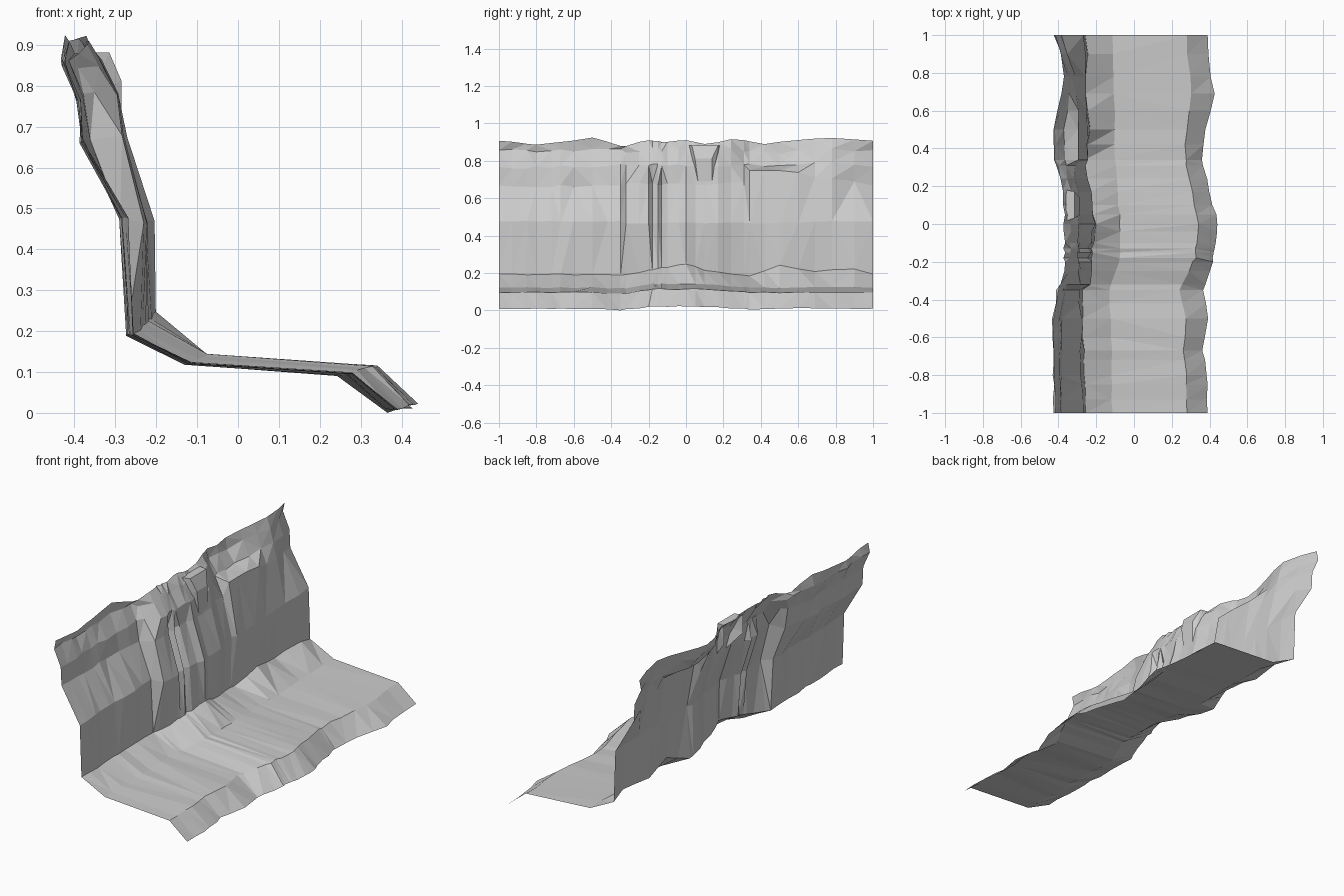
import bpy, bmesh, random

if "Cube" in bpy.data.objects:
    bpy.data.objects.remove(bpy.data.objects["Cube"])
random.seed(4)

# Cross-sections (x, z) running from the front lip, over the floor, up the cliff
SIDE = [(.39, .012), (.28, .1), (-.113, .125), (-.258, .197), (-.268, .48),
        (-.38, .67), (-.385, .77), (-.425, .86), (-.415, .91)]
LEFT = [(.385, .013), (.278, .1), (-.12, .125), (-.265, .195), (-.28, .48),
        (-.385, .67), (-.39, .77), (-.428, .86), (-.42, .91)]
FAULT = [(.37, .005), (.245, .092), (-.135, .12), (-.272, .19), (-.292, .48),
         (-.365, .67), (-.38, .78), (-.41, .86), (-.405, .89)]
CENTRE = [(.422, .024), (.325, .117), (-.075, .145), (-.22, .22), (-.225, .47),
          (-.285, .68), (-.295, .78), (-.335, .86), (-.37, .905)]
LEDGE = [(.375, .01), (.285, .1), (-.105, .125), (-.252, .2), (-.245, .47),
         (-.298, .745), (-.37, .78), (-.42, .85), (-.425, .905)]
END = [(.41, .015), (.295, .1), (-.105, .125), (-.257, .205), (-.255, .48),
       (-.31, .7), (-.325, .79), (-.345, .86), (-.365, .915)]
FLOOR_KEYS = [(-1, SIDE), (-.8, LEFT), (-.5, LEFT), (-.34, FAULT), (-.18, CENTRE),
              (.05, CENTRE), (.34, LEDGE), (.75, END), (1, SIDE)]
WALL_KEYS = [(-1, SIDE), (-.8, LEFT), (-.5, LEFT), (-.35, FAULT), (-.32, CENTRE),
             (.31, CENTRE), (.34, LEDGE), (.6, LEDGE), (.78, END), (1, SIDE)]
CREST_KEYS = [(-1, SIDE), (-.8, LEFT), (-.5, LEFT), (-.35, FAULT), (-.25, CENTRE),
              (.2, CENTRE), (.34, LEDGE), (.5, LEDGE), (.78, END), (1, SIDE)]
ROW_KEYS = [FLOOR_KEYS] * 4 + [WALL_KEYS] * 2 + [CREST_KEYS] * 3

# Variation along y
STATIONS = [-1, -.93, -.85, -.8, -.72, -.67, -.6, -.5, -.42, -.35, -.32, -.25, -.2, -.18,
            -.15, -.13, -.1, -.04, 0, .05, .1, .17, .24, .31, .34, .42, .5, .6, .69,
            .78, .9, 1]
LIP = [(-1, .0), (-.85, .0), (-.67, -.02), (-.5, .005), (-.35, -.005), (-.15, 0), (0, .02),
       (.1, .005), (.31, -.015), (.42, -.02), (.5, -.015), (.69, .025), (.78, .0), (1, 0)]
BASE = [(-1, 0), (-.2, 0), (0, .03), (.1, 0), (.34, -.015), (.5, .045), (.69, .005),
        (.9, .025), (1, 0)]
TOP = [(-1, 0), (-.8, -.02), (-.5, .015), (-.3, -.012), (-.2, .01), (-.1, -.003), (0, .008),
       (.1, -.015), (.25, .015), (.42, -.01), (.69, .012), (1, 0)]
GROOVES = {-.18: -.025, -.13: -.025, 0: .015, .24: -.015, .31: -.03}


def along(curve, y):
    for (a, va), (b, vb) in zip(curve, curve[1:]):
        if y <= b:
            return va + (vb - va) * (y - a) / (b - a)
    return curve[-1][1]


def section(y):
    pts = []
    end = abs(y) == 1
    for i, keys in enumerate(ROW_KEYS):
        x = along([(k, s[i][0]) for k, s in keys], y)
        z = along([(k, s[i][1]) for k, s in keys], y)
        if i < 2:
            x += along(LIP, y) * (1, .6)[i]
        if i == 3:
            z += along(BASE, y)
            x += along(BASE, y) * .5
        if 3 <= i <= 5:
            x += GROOVES.get(y, 0) * (.4, 1, 1)[i - 3]
        if i >= 7:
            z += along(TOP, y) * (.5, 1)[i - 7]
        if not end:
            x += random.uniform(-.006, .006)
            z += random.uniform(-.003, .003) * (3 if 5 <= i <= 7 else 1)
        pts.append((x, y, max(z, 0)))
    return pts


def make_object(name, bm):
    mesh = bpy.data.meshes.new(name)
    bm.to_mesh(mesh)
    bm.free()
    bpy.context.collection.objects.link(bpy.data.objects.new(name, mesh))


# Cliff sheet: loft the sections along y
bm = bmesh.new()
grid = [[bm.verts.new(p) for p in section(y)] for y in STATIONS]
low = min(v.co.z for v in bm.verts)
for v in bm.verts:
    v.co.z -= low
for a, b in zip(grid, grid[1:]):
    for i in range(len(a) - 1):
        bm.faces.new((a[i], b[i], b[i + 1], a[i + 1]))
bmesh.ops.triangulate(bm, faces=bm.faces[:])
make_object("cliff_face", bm)


# Rock jutting from the cliff: flat top tapering to a lower edge
def jutting_rock(name, y0, y1, front, back, top, bottom):
    bm = bmesh.new()
    m, w = (y0 + y1) / 2, (y1 - y0) / 2
    pts = [(back, y0, top), (front, y0 + .2 * w, top), (front, y1 - .1 * w, top),
           (back, y1, top), (front + .03, m + .5 * w, top - .07),
           (front + .03, m - .6 * w, top - .07),
           (-.285, m - .4 * w, bottom), (-.285, m + .5 * w, bottom),
           (back, y0, top - .1), (back, y1, top - .1)]
    for p in pts:
        bm.verts.new(p)
    bmesh.ops.convex_hull(bm, input=bm.verts[:])
    # leave the back open so it sits on the sheet
    bm.normal_update()
    hidden = [f for f in bm.faces if f.normal.x < -.5]
    bmesh.ops.delete(bm, geom=hidden, context='FACES')
    make_object(name, bm)


jutting_rock("overhanging_rock", .015, .18, -.315, -.36, .882, .69)
